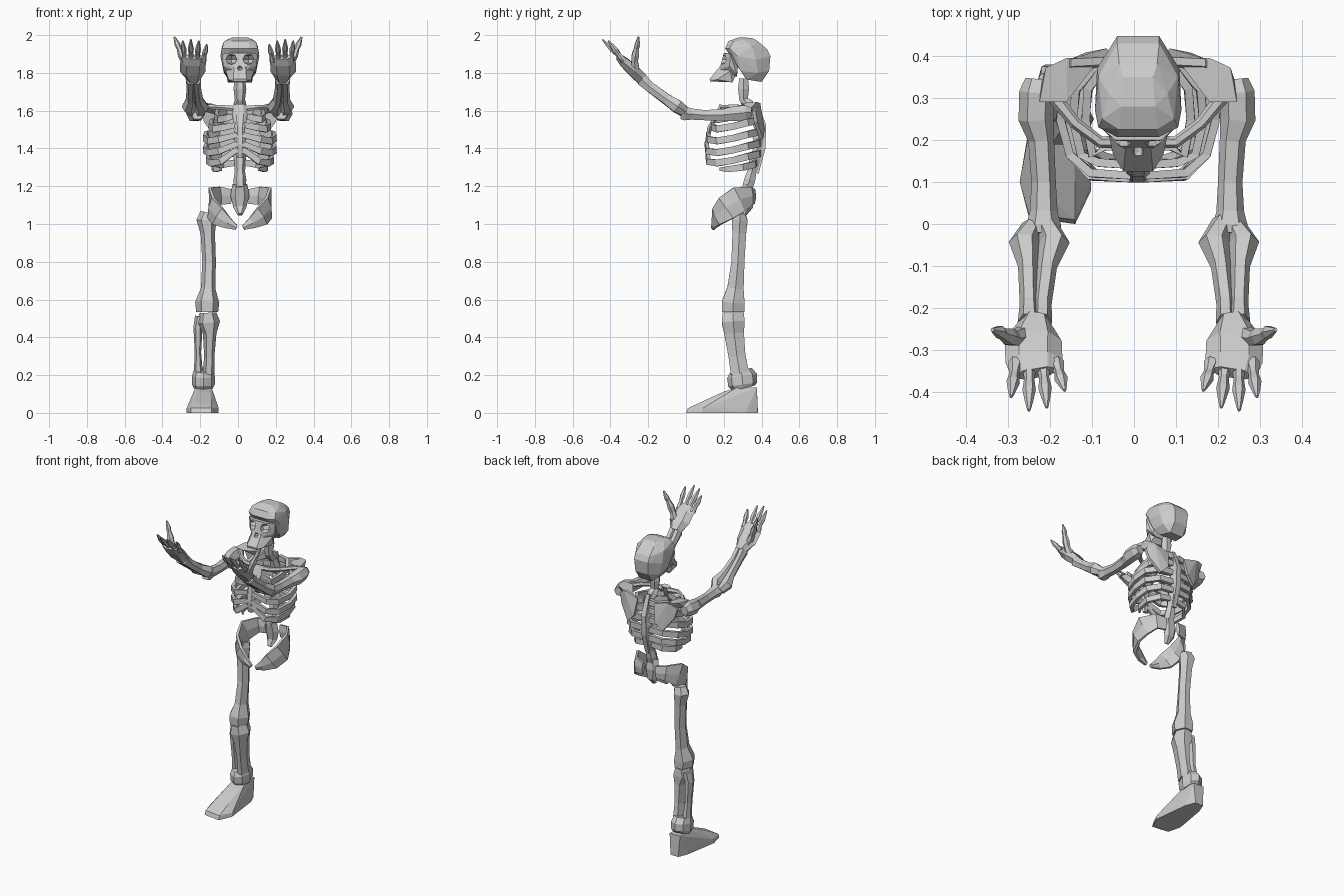
import bpy, bmesh, math
from mathutils import Vector

C = 0.01  # torso centre line


def finish(name, bm):
    bmesh.ops.recalc_face_normals(bm, faces=bm.faces)
    me = bpy.data.meshes.new(name)
    bm.to_mesh(me)
    bm.free()
    ob = bpy.data.objects.new(name, me)
    bpy.context.collection.objects.link(ob)
    return ob


def bone(name, stations, up=(0, 0, 1), n=6):
    """Loft n-sided rings along a path; station = x, y, z, half width, half height."""
    bm = bmesh.new()
    pts = [Vector(s[:3]) for s in stations]
    rings = []
    off, k = (math.pi / 4, math.sqrt(2)) if n == 4 else (0, 1)
    for i, s in enumerate(stations):
        t = (pts[min(i + 1, len(pts) - 1)] - pts[max(i - 1, 0)]).normalized()
        side = t.cross(Vector(up)).normalized()
        u = side.cross(t)
        rings.append([bm.verts.new(pts[i]
                      + side * s[3] * k * math.cos(off + 2 * math.pi * j / n)
                      + u * s[4] * k * math.sin(off + 2 * math.pi * j / n)) for j in range(n)])
    for a, b in zip(rings, rings[1:]):
        for j in range(n):
            bm.faces.new((a[j], a[(j + 1) % n], b[(j + 1) % n], b[j]))
    bm.faces.new(rings[0])
    bm.faces.new(rings[-1])
    return finish(name, bm)


def hull(name, points):
    bm = bmesh.new()
    vs = [bm.verts.new(p) for p in points]
    res = bmesh.ops.convex_hull(bm, input=vs)
    junk = {g for g in res["geom_interior"] + res["geom_unused"] if isinstance(g, bmesh.types.BMVert)}
    bmesh.ops.delete(bm, geom=list(junk), context='VERTS')
    return finish(name, bm)


def mirrored(stations, s, c):
    return [(c + s * p[0], *p[1:]) for p in stations]


# Skull
Y = (0, 1, 0)
cranium = hull("cranium", [(C + s * x, y, z) for s in (1, -1) for x, y, z in (
    (.045, .44, 1.81), (.045, .40, 1.752), (.06, .32, 1.765), (.085, .38, 1.80), (.085, .29, 1.81),
    (.05, .447, 1.89), (.098, .37, 1.87), (.103, .27, 1.89), (.095, .23, 1.93), (.05, .207, 1.93),
    (.05, .43, 1.925), (.095, .35, 1.94), (.085, .25, 1.965), (.045, .225, 1.968), (.045, .38, 1.968),
    (.04, .28, 1.988), (.035, .35, 1.985), (.07, .31, 1.975))])
face = hull("face", [(C + s * x, y, z) for s in (1, -1) for x, y, z in (
    (.055, .20, 1.905), (.095, .235, 1.90), (.05, .19, 1.83), (.088, .23, 1.835),
    (.075, .27, 1.79), (.03, .175, 1.81), (.05, .28, 1.90), (.05, .27, 1.78))])
upper_jaw = hull("jaw", [(C + s * x, y, z) for s in (1, -1) for x, y, z in (
    (.03, .18, 1.835), (.075, .235, 1.81), (.035, .125, 1.768), (.06, .165, 1.765),
    (.064, .245, 1.75), (.035, .128, 1.755), (.045, .27, 1.80))])

# Eye and nose hollows
sockets = [(s * .045, .19, 1.872, .033) for s in (1, -1)] + [(0, .172, 1.825, .015)]
for x, y, z, r in sockets:
    bm = bmesh.new()
    bmesh.ops.create_uvsphere(bm, u_segments=6, v_segments=4, radius=r)
    bmesh.ops.scale(bm, vec=(1, 1.8, .85), verts=bm.verts)
    bmesh.ops.translate(bm, vec=(C + x, y, z), verts=bm.verts)
    cut = finish("socket_cutter", bm)
    cut.hide_render = True
    cut.hide_set(True)
    for ob in (cranium, face, upper_jaw):
        m = ob.modifiers.new("socket", 'BOOLEAN')
        m.operation = 'DIFFERENCE'
        m.object = cut

# Spine: neck, back and sacrum, with alternating vertebra widths
curve = [(.305, 1.77), (.305, 1.66), (.35, 1.61), (.385, 1.51), (.38, 1.40), (.35, 1.28), (.325, 1.19)]
spine = []
for (y0, z0), (y1, z1) in zip(curve, curve[1:]):
    for k in range(2):
        f = k / 2
        r = .034 if k else .027
        spine.append((C, y0 + (y1 - y0) * f, z0 + (z1 - z0) * f, r, r))
spine.append((C, *curve[-1], .032, .032))
bone("spine", spine, Y)
bone("sacrum", [(C, .325, 1.21, .04, .03), (C, .335, 1.15, .05, .03),
                (C, .335, 1.09, .035, .022), (C, .31, 1.05, .015, .012)], Y)
bone("spinous_ridge", [(C, .36, 1.64, .012, .018), (C, .405, 1.52, .017, .02),
                       (C, .40, 1.40, .017, .02), (C, .37, 1.27, .012, .015)], Y, 4)

# Breastbone
bone("breastbone", [(C, .19, 1.63, .035, .014), (C, .165, 1.575, .04, .015), (C, .125, 1.51, .027, .014),
                    (C, .11, 1.42, .029, .013), (C, .115, 1.35, .02, .01)], Y)

# Ribs: height, half width, front y, rise of the front end towards the breastbone
ribs = [(1.575, .125, .18, .0), (1.525, .155, .14, .0), (1.462, .185, .115, .01),
        (1.40, .185, .108, .025), (1.345, .17, .112, .05)]
for s, tag in ((1, "left"), (-1, "right")):
    for z, w, yf, rise in ribs:
        bone("rib_" + tag, mirrored([
            (.02, .385, z + .03, .012, .018), (w * .6, .38, z + .025, .011, .018),
            (w * .95, .325, z + .012, .010, .018), (w, .25, z - .008, .010, .018),
            (w * .88, .165, z - .022, .010, .018), (w * .6, yf + .006, z - .015, .010, .017),
            (.015, yf, z + rise, .009, .014)], s, C), n=4)
    bone("floating_rib_" + tag, mirrored([
        (.02, .365, 1.325, .011, .016), (.09, .36, 1.315, .010, .017),
        (.14, .30, 1.30, .010, .018), (.13, .22, 1.29, .009, .015), (.10, .18, 1.29, .006, .008)], s, C), n=4)

    # Shoulder girdle
    bone("collar_bone_" + tag, mirrored([
        (.02, .195, 1.61, .017, .017), (.09, .195, 1.617, .014, .014),
        (.15, .24, 1.62, .014, .014), (.21, .315, 1.62, .018, .012)], s, C))
    hull("shoulder_blade_" + tag, [(C + s * x, y + d, z) for d in (0, .018) for x, y, z in (
        (.06, .38, 1.61), (.16, .375, 1.64), (.205, .35, 1.60), (.19, .36, 1.54),
        (.125, .39, 1.45), (.075, .40, 1.50))])
    hull("shoulder_tip_" + tag, [(C + s * x, y, z) for x, y, z in (
        (.09, .395, 1.61), (.17, .395, 1.64), (.22, .372, 1.645), (.235, .29, 1.64), (.17, .29, 1.635),
        (.16, .36, 1.60), (.23, .34, 1.61), (.12, .385, 1.57))])

    # Arm
    bone("upper_arm_" + tag, mirrored([
        (.235, .345, 1.59, .03, .03), (.238, .315, 1.59, .042, .045), (.24, .25, 1.583, .042, .045),
        (.228, .20, 1.578, .031, .036), (.222, .10, 1.576, .029, .031), (.222, .03, 1.582, .033, .034),
        (.222, -.005, 1.585, .042, .042), (.222, -.025, 1.588, .035, .038)], s, .007))
    bone("radius_" + tag, mirrored([
        (.245, -.005, 1.592, .022, .027), (.262, -.045, 1.622, .036, .04), (.252, -.10, 1.66, .024, .031),
        (.25, -.19, 1.725, .022, .031), (.25, -.235, 1.765, .027, .037)], s, 0))
    bone("ulna_" + tag, mirrored([
        (.21, .005, 1.585, .024, .03), (.19, -.045, 1.62, .037, .04), (.208, -.10, 1.655, .025, .03),
        (.218, -.19, 1.722, .022, .029), (.218, -.235, 1.763, .023, .033)], s, 0))

    # Hand
    bone("palm_" + tag, mirrored([
        (.234, -.23, 1.765, .035, .034), (.24, -.275, 1.808, .068, .036),
        (.238, -.325, 1.855, .068, .03), (.233, -.355, 1.885, .058, .018)], s, 0))
    # Fingers: length, lean towards the back of the hand
    for i, (d, lean) in enumerate(((.070, .014), (.092, .0), (.098, .0), (.085, .016))):
        f = i - 1.5
        x0, dx = .233 + f * .032, f * .010 - .004
        bone("finger_" + tag, mirrored([
            (x0 + dx * p, -.33 - d * p * 1.1 + lean * p, 1.862 + d * p * 1.12 + lean * p * .5, r, r)
            for p, r in ((0, .019), (.35, .012), (.6, .016), (.85, .010), (1.05, .004))], s, 0))
    bone("thumb_" + tag, mirrored([
        (.262, -.265, 1.80, .025, .025), (.285, -.272, 1.86, .018, .02), (.298, -.268, 1.895, .021, .022),
        (.312, -.262, 1.93, .013, .015), (.32, -.257, 1.95, .016, .016), (.337, -.252, 1.99, .005, .005)],
        s, 0), Y)

    # Hip bone: a curved band sweeping from the sacrum to the front
    bone("hip_bone_" + tag, mirrored([
        (.045, .36, 1.145, .012, .045), (.105, .345, 1.15, .013, .055), (.15, .28, 1.13, .014, .08),
        (.152, .215, 1.085, .016, .077), (.115, .165, 1.04, .018, .06),
        (.065, .15, 1.005, .016, .035), (.018, .145, .98, .012, .014)], s, C))

# Single leg
bone("thigh_bone", [(-.158, .285, 1.06, .042, .03), (-.167, .285, 1.02, .053, .048), (-.16, .282, .95, .038, .042),
                    (-.153, .275, .80, .036, .040), (-.158, .262, .66, .038, .05),
                    (-.163, .25, .585, .064, .07), (-.163, .25, .535, .058, .068)], Y)
bone("shin_bone", [(-.16, .25, .53, .045, .065), (-.157, .25, .48, .062, .07), (-.15, .255, .42, .036, .06),
                   (-.152, .27, .30, .027, .052), (-.155, .285, .21, .032, .055)], Y)
bone("calf_bone", [(-.20, .265, .51, .028, .04), (-.212, .265, .45, .024, .036),
                   (-.212, .275, .32, .017, .03), (-.21, .29, .21, .024, .036)], Y)
bone("ankle", [(-.183, .29, .225, .052, .06), (-.183, .297, .195, .06, .08),
               (-.183, .30, .15, .06, .077), (-.183, .305, .13, .05, .06)], Y, 8)

# Foot: heel and instep, then a lower wedge to the toes
sole = [(-.155, .38), (-.21, .38), (-.235, .32), (-.272, .10), (-.25, .015), (-.14, .0), (-.102, .08), (-.13, .32)]
hull("foot", [(x, y, 0) for x, y in sole] + [(x, y + (.01 if y < .1 else 0), .025) for x, y in sole] + [
    (-.225, .27, .135), (-.14, .27, .135), (-.22, .375, .135), (-.145, .375, .135),
    (-.215, .20, .112), (-.15, .20, .112), (-.23, .09, .062), (-.14, .09, .062)])
